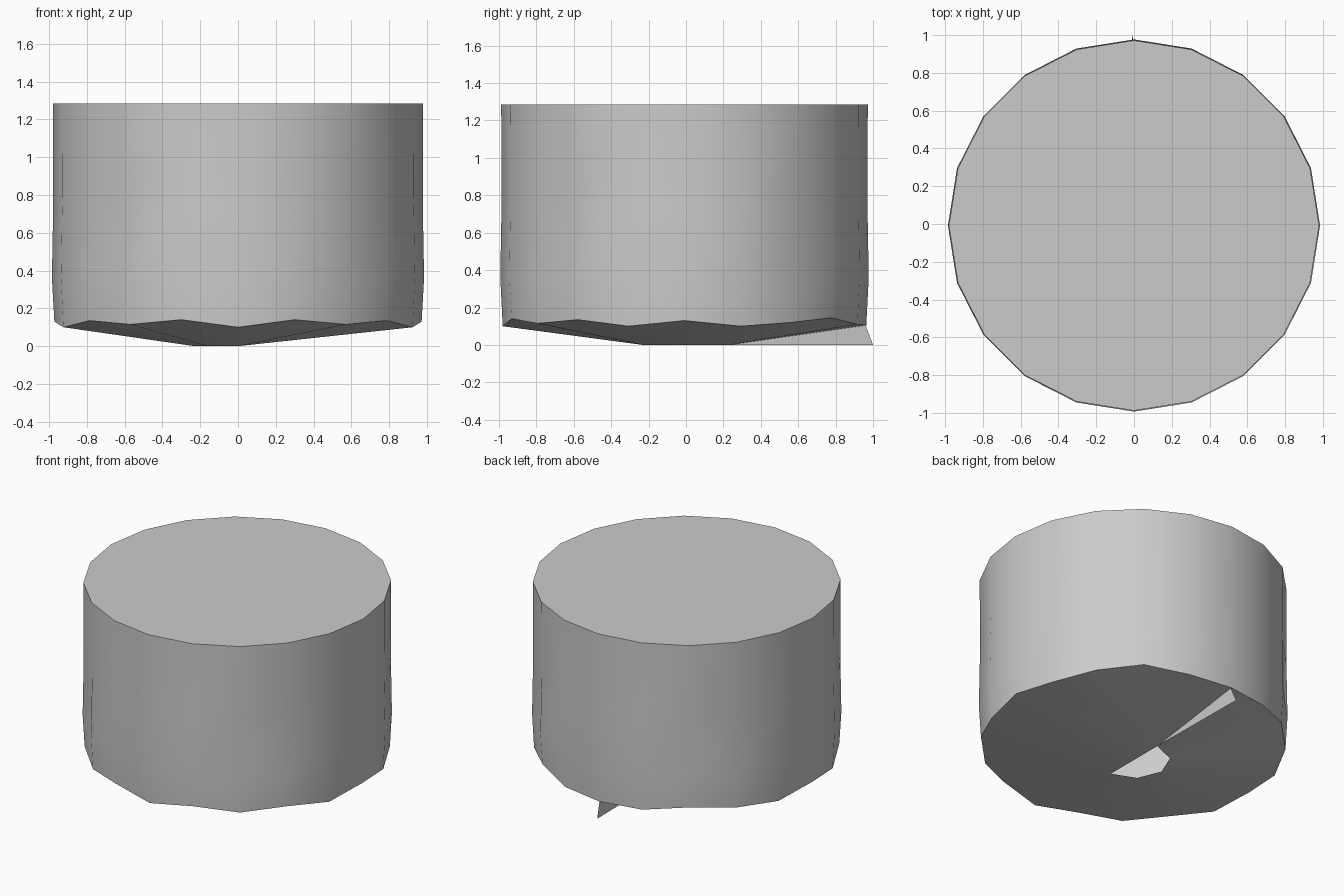
import bpy
import bmesh
from math import sin, cos, radians

cube = bpy.data.objects.get("Cube")
if cube:
    bpy.data.objects.remove(cube, do_unlink=True)

# Single plain grey
grey = bpy.data.materials.new("plain_grey")
grey.use_nodes = True
COLOR = (0.6, 0.6, 0.6, 1)
grey.diffuse_color = COLOR
grey.node_tree.nodes["Principled BSDF"].inputs["Base Color"].default_value = COLOR

SIDES = 20
TOP = 1.285
# Wavy lower rim height from front to back, mirrored left and right
RIM = [0.10, 0.14, 0.115, 0.135, 0.10, 0.13, 0.10, 0.12, 0.145, 0.11, 0.105]


def finish(bm, name):
    mesh = bpy.data.meshes.new(name)
    bm.to_mesh(mesh)
    bm.free()
    mesh.materials.append(grey)
    obj = bpy.data.objects.new(name, mesh)
    bpy.context.collection.objects.link(obj)
    bpy.ops.object.select_all(action='DESELECT')
    obj.select_set(True)
    bpy.context.view_layer.objects.active = obj
    bpy.ops.object.shade_smooth_by_angle(angle=radians(32))
    return obj


def ring_point(k, r, z):
    a = radians(360 / SIDES) * k
    return (r * sin(a), -r * cos(a) - 0.008, z)


def rim_height(k):
    return RIM[min(k, SIDES - k)]


# Drum wall: slightly bulging rings, wavy at the bottom
bm = bmesh.new()
levels = [(0.972, None), (0.985, 0.36), (0.978, 0.75), (0.98, TOP)]
rings = []
for r, z in levels:
    rings.append([bm.verts.new(ring_point(k, r, rim_height(k) if z is None else z))
                  for k in range(SIDES)])
dents = []
for row, (low, high) in enumerate(zip(rings, rings[1:])):
    for k in range(SIDES):
        n = (k + 1) % SIDES
        face = bm.faces.new((low[k], low[n], high[n], high[k]))
        # Panels on the four diagonals carry a shallow dent
        if row == 1 and k % 5 == 2:
            dents.append(face)

# Flat lid
bm.faces.new(rings[-1])

# Shallow underside: closed right half, half-round opening on the left
front = bm.verts.new((0, -0.23, 0))
back = bm.verts.new((0, 0.23, 0))
arc = [back] + [bm.verts.new((-0.23 * sin(radians(a)), 0.23 * cos(radians(a)), 0))
                for a in (45, 90, 135)] + [front]
rim = rings[0]
half, quarter = SIDES // 2, SIDES // 4
for k in range(half):
    bm.faces.new((rim[k + 1], rim[k], front if k < quarter else back))
bm.faces.new((rim[quarter], front, back))


def arc_index(k):
    return round((k - half) * 4 / half)


for k in range(half, SIDES):
    n = (k + 1) % SIDES
    i, j = arc_index(k), arc_index(k + 1)
    bm.faces.new((rim[n], rim[k], arc[i]))
    if i != j:
        bm.faces.new((rim[n], arc[i], arc[j]))

# Press the dents inwards
for v in bmesh.ops.poke(bm, faces=dents)["verts"]:
    v.co.x *= 0.975
    v.co.y *= 0.975
finish(bm, "drum_shell")

# Loose upright flap below the back of the underside
bm = bmesh.new()
bm.faces.new([bm.verts.new(p) for p in
              ((0, 0.23, 0), (-0.01, 1.0, 0), (0, 0.96, 0.105))])
finish(bm, "loose_flap")
